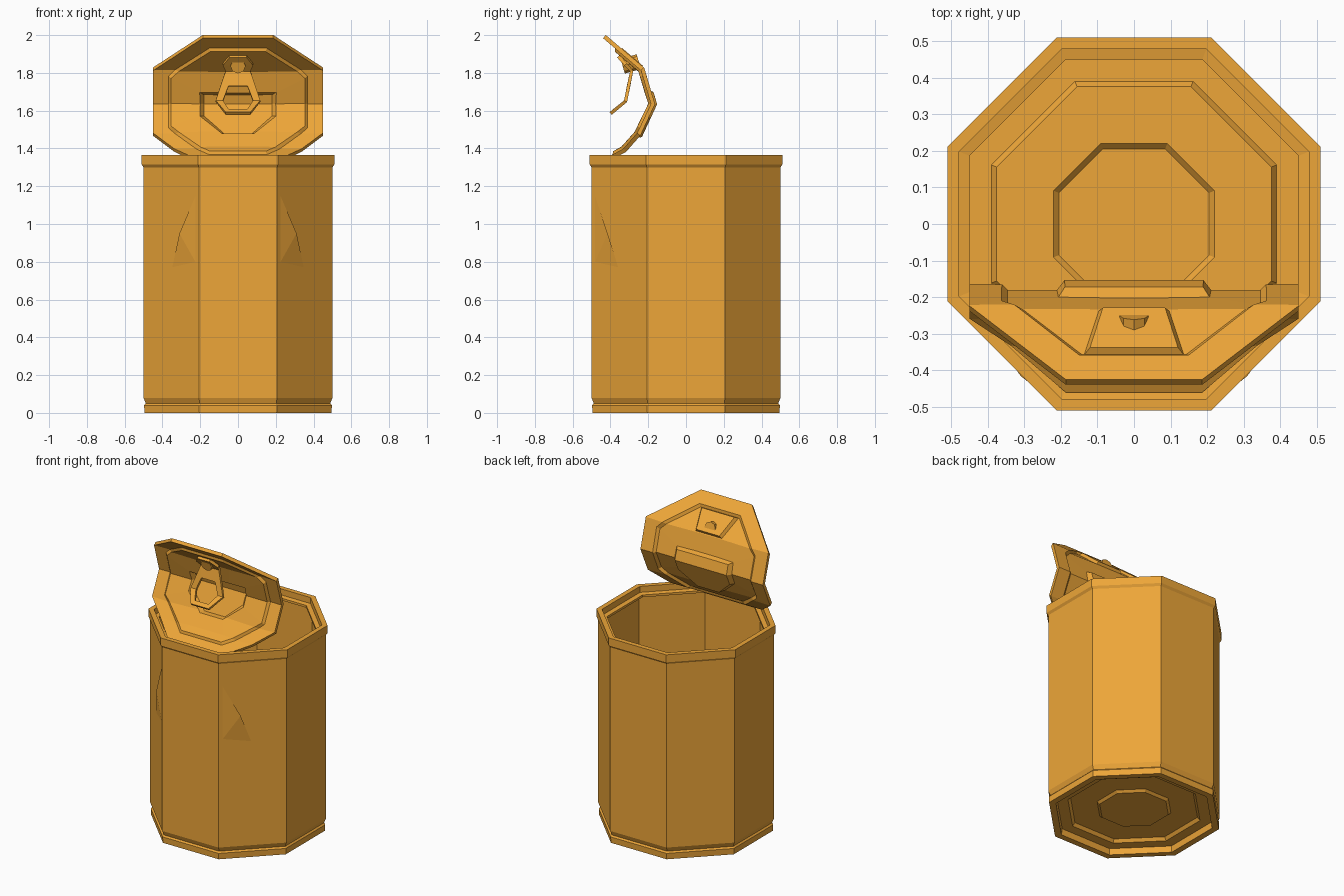
import bpy, bmesh, math
from mathutils import Vector

if "Cube" in bpy.data.objects:
    bpy.data.objects.remove(bpy.data.objects["Cube"])

mat = bpy.data.materials.new("orange_metal")
mat.diffuse_color = (0.85, 0.38, 0.04, 1)
mat.use_nodes = True
mat.node_tree.nodes["Principled BSDF"].inputs["Base Color"].default_value = mat.diffuse_color
K = 1 / math.cos(math.pi / 8)


def finish(name, bm, thick=0):
    bmesh.ops.recalc_face_normals(bm, faces=bm.faces)
    me = bpy.data.meshes.new(name)
    bm.to_mesh(me)
    bm.free()
    ob = bpy.data.objects.new(name, me)
    bpy.context.collection.objects.link(ob)
    me.materials.append(mat)
    if thick:
        m = ob.modifiers.new("thickness", "SOLIDIFY")
        m.thickness, m.offset = thick, 0
    return ob


def octagon(bm, a, z, vmax=9):
    """Ring of 8 verts with flats facing the axes; a = apothem."""
    out = []
    for i in range(8):
        t = math.radians(22.5 + 45 * i)
        out.append(bm.verts.new((a * K * math.cos(t), min(a * K * math.sin(t), vmax), z)))
    return out


def loft(bm, rings):
    for p, q in zip(rings, rings[1:]):
        for i in range(8):
            j = (i + 1) % 8
            bm.faces.new((p[i], p[j], q[j], q[i]))


# can body: one profile from underside centre, over the rim, to the floor
profile = [(0.20, 0.045), (0.215, 0.06), (0.37, 0.06), (0.385, 0.04), (0.45, 0.04),
           (0.455, 0), (0.495, 0), (0.497, 0.04), (0.488, 0.05), (0.50, 0.08),
           (0.50, 1.30), (0.51, 1.315), (0.51, 1.365), (0.478, 1.365), (0.478, 1.325),
           (0.45, 1.32), (0.45, 1.305), (0.488, 1.30), (0.488, 0.06), (0.39, 0.06),
           (0.375, 0.08), (0.22, 0.08), (0.205, 0.065)]
bm = bmesh.new()
rings = [octagon(bm, a, z) for a, z in profile]
loft(bm, rings)
bm.faces.new(rings[0])
bm.faces.new(rings[-1])
finish("can_body", bm)

# shallow dents on the two front diagonal sides
for s, name in ((-1, "dent_left"), (1, "dent_right")):
    bm = bmesh.new()
    base = [bm.verts.new((s * x, x - 0.706, z)) for x, z in ((0.22, 1.16), (0.35, 0.76), (0.22, 0.79))]
    apex = bm.verts.new((s * 0.31, -0.415, 0.95))
    bm.faces.new(base)
    for i in range(3):
        bm.faces.new((base[i], base[(i + 1) % 3], apex))
    finish(name, bm)

# curled lid path: distance along lid -> (y, z)
path = [(-0.45, -0.455, 1.32), (-0.30, -0.325, 1.39), (-0.186, -0.25, 1.475),
        (0, -0.175, 1.635), (0.186, -0.23, 1.82), (0.45, -0.432, 1.992)]


def normal(i):
    a, b = path[max(i - 1, 0)], path[min(i + 1, len(path) - 1)]
    return Vector((0, b[2] - a[2], a[1] - b[1])).normalized()


def bend(co):
    u, v, off = co
    i = 0
    while i < len(path) - 2 and v > path[i + 1][0]:
        i += 1
    a, b = path[i], path[i + 1]
    t = (v - a[0]) / (b[0] - a[0])
    p = Vector((u, a[1] + t * (b[1] - a[1]), a[2] + t * (b[2] - a[2])))
    return p + normal(i).lerp(normal(i + 1), t) * off


# lid: flat pressed disc, cut at each fold, then bent along the path
bm = bmesh.new()
rings = [octagon(bm, 0.45, 0), octagon(bm, 0.365, 0), octagon(bm, 0.35, -0.015),
         octagon(bm, 0.205, -0.015, 0.07), octagon(bm, 0.185, 0.012, 0.055)]
loft(bm, rings)
bm.faces.new(rings[-1])
for v, _, _ in path[1:-1]:
    bmesh.ops.bisect_plane(bm, geom=bm.verts[:] + bm.edges[:] + bm.faces[:],
                           plane_co=(0, v, 0), plane_no=(0, 1, 0), dist=1e-5)
for vert in bm.verts:
    vert.co = bend(vert.co)
finish("lid", bm, 0.022)

# raised panel on the back of the lid, behind the rivet
bm = bmesh.new()
low = [bm.verts.new(bend(c)) for c in ((-.14, .35, -.01), (.14, .35, -.01), (.10, .19, -.01), (-.10, .19, -.01))]
top = [bm.verts.new(bend(c)) for c in ((-.12, .34, .015), (.12, .34, .015), (.085, .20, .015), (-.085, .20, .015))]
for i in range(4):
    j = (i + 1) % 4
    bm.faces.new((low[i], low[j], top[j], top[i]))
bm.faces.new(top)
bm.faces.new(low)
finish("lid_panel", bm)

# pull tab: front outline, depth follows a bent side profile
side = [(1.58, -0.405), (1.65, -0.32), (1.81, -0.288), (1.89, -0.36)]


def depth(z):
    for (z0, y0), (z1, y1) in zip(side, side[1:]):
        if z <= z1:
            return y0 + (y1 - y0) * (z - z0) / (z1 - z0)
    return side[-1][1]


bm = bmesh.new()
pts = [(0.065, 1.585), (0.118, 1.65), (0.066, 1.81),
       (0.05, 1.603), (0.08, 1.65), (0.05, 1.73), (0.08, 1.845), (0.045, 1.888)]
R, L = [[bm.verts.new((s * x, depth(z), z)) for x, z in pts] for s in (1, -1)]
for S in (R, L):
    bm.faces.new((S[0], S[1], S[4], S[3]))
    bm.faces.new((S[1], S[2], S[5], S[4]))
for a, b in ((0, 3), (5, 2), (2, 6), (6, 7)):
    bm.faces.new((R[a], R[b], L[b], L[a]))
finish("pull_tab", bm, 0.018)

# rivet joining tab and lid
p, q = Vector((0, -0.335, 1.835)), Vector((0, -0.25, 1.86))
bpy.ops.mesh.primitive_cylinder_add(vertices=8, radius=0.04, depth=(q - p).length,
                                    location=(p + q) / 2,
                                    rotation=(q - p).to_track_quat('Z', 'Y').to_euler())
rivet = bpy.context.object
rivet.name = "rivet"
rivet.data.materials.append(mat)
